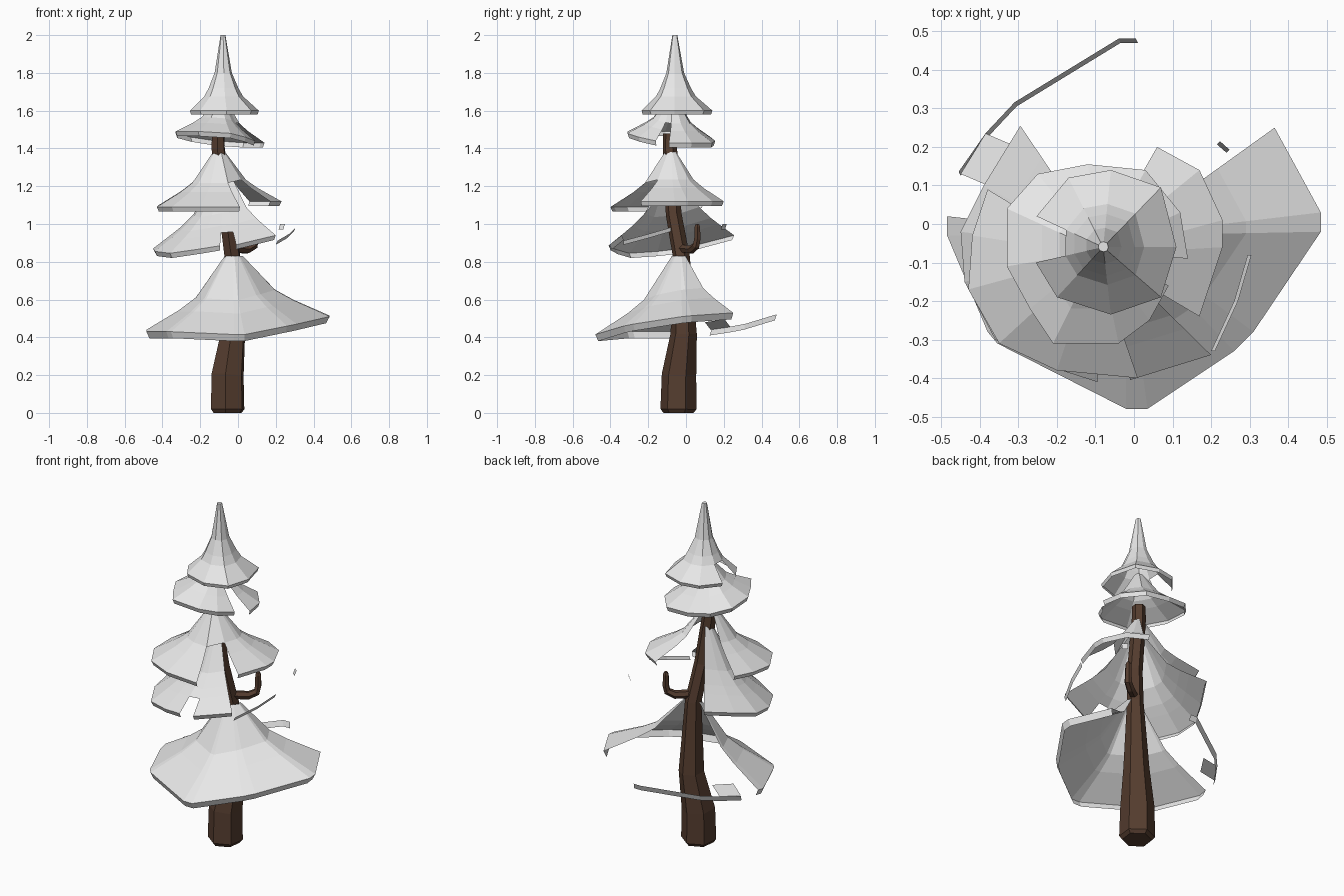
import bpy, math
from mathutils import Vector

if "Cube" in bpy.data.objects:
    bpy.data.objects.remove(bpy.data.objects["Cube"])


def material(name, rgb):
    m = bpy.data.materials.new(name)
    m.diffuse_color = (*rgb, 1)
    m.use_nodes = True
    m.node_tree.nodes["Principled BSDF"].inputs["Base Color"].default_value = m.diffuse_color
    return m


SNOW = material("snow_white", (0.8, 0.8, 0.8))
BARK = material("bark_brown", (0.09, 0.046, 0.028))


def build(name, verts, faces, mat):
    me = bpy.data.meshes.new(name)
    me.from_pydata(verts, [], faces)
    me.materials.append(mat)
    ob = bpy.data.objects.new(name, me)
    bpy.context.collection.objects.link(ob)
    return ob


def tube(name, path, sides, mat, turn=0.0):
    """Faceted tube through (x, y, z, radius) points."""
    pts = [Vector(p[:3]) for p in path]
    verts, faces = [], []
    for i, p in enumerate(pts):
        tan = pts[min(i + 1, len(pts) - 1)] - pts[max(i - 1, 0)]
        rot = Vector((0, 0, 1)).rotation_difference(tan)
        for k in range(sides):
            a = turn + math.tau * k / sides
            verts.append(p + rot @ Vector((math.cos(a), math.sin(a), 0)) * path[i][3])
    for i in range(len(pts) - 1):
        for k in range(sides):
            a, b = i * sides + k, i * sides + (k + 1) % sides
            faces.append((a, b, b + sides, a + sides))
    faces.append(tuple(reversed(range(sides))))
    faces.append(tuple(range(len(verts) - sides, len(verts))))
    return build(name, verts, faces, mat)


FLARE = [(0.1, 0), (0.43, 0.56), (0.62, 0.73), (1, 1)]
FLARE_FINE = FLARE[:3] + [(0.75, 0.825), (1, 1)]


def skirt(name, centre, top, rim, keep, lip=0.025, profile=FLARE):
    """Flared tier from a rim outline (counter-clockwise); keep = {segment: bands left} makes the breaks."""
    cx, cy = centre
    verts, faces = [], []
    n = len(rim)
    for t, s in profile:
        for x, y, z in rim:
            verts.append((cx + (x - cx) * t, cy + (y - cy) * t, top + (z - top) * s))
    for x, y, z in rim:
        verts.append((cx + (x - cx) * 0.965, cy + (y - cy) * 0.965, z - lip))
    for r in range(len(profile)):
        for k in range(n):
            if r < keep.get(k, 9):
                a, b = r * n + k, r * n + (k + 1) % n
                faces.append((a, a + n, b + n, b))
    if 0 not in keep.values():
        faces.append(tuple(range(n)))
    return build(name, verts, faces, SNOW)


def ribbon(name, pts, offset):
    """Loose strip of snow."""
    n = len(pts)
    verts = [Vector(p) for p in pts] + [Vector(p) + Vector(offset) for p in pts]
    return build(name, verts, [(i, i + 1, i + 1 + n, i + n) for i in range(n - 1)], SNOW)


# Trunk and hooked branch
tube("trunk", [(-.055, -.04, 0, .08), (-.055, -.04, .02, .096), (-.055, -.037, .2, .092),
               (-.027, -.012, .42, .07), (-.03, -.025, .83, .045), (-.06, -.065, 1.05, .042),
               (-.105, -.085, 1.4, .038), (-.105, -.085, 1.48, .036)], 6, BARK, 0.4)
tube("branch", [(-.03, -.03, .87, .025), (.05, .03, .865, .023), (.085, .053, .885, .021),
                (.09, .06, .92, .019), (.09, .06, .985, .017), (.09, .06, 1.0, .01)], 6, BARK)

# Bottom tier, open at the back
skirt("bottom_tier", (-.025, -.03), .83,
      [(-.485, .02, .44), (-.485, -.03, .43), (-.38, -.28, .43), (-.355, -.31, .43),
       (-.02, -.48, .415), (.035, -.48, .415), (.26, -.33, .46), (.31, -.28, .47),
       (.485, -.02, .51), (.485, .03, .515), (.365, .25, .53)], {10: 0}, .035)

# Fourth tier, left half and a front flap
skirt("lower_middle_tier", (-.075, -.07), 1.28,
      [(-.295, .255, .94), (-.39, .1, .9), (-.45, -.02, .87), (-.44, -.15, .855), (-.36, -.3, .845),
       (-.22, -.37, .865), (-.095, -.41, .885), (-.01, -.405, .89), (.2, -.34, .94)],
      {6: 3, 8: 0}, .025, FLARE_FINE)

# Third tier, notched at the front right, open at the back
skirt("upper_middle_tier", (-.1, -.08), 1.38,
      [(-.38, .09, 1.11), (-.42, -.03, 1.1), (-.43, -.17, 1.09), (-.35, -.31, 1.09),
       (-.2, -.38, 1.09), (.01, -.4, 1.09), (.17, -.24, 1.12), (.23, -.06, 1.12),
       (.23, .01, 1.12), (.17, .14, 1.12), (.06, .2, 1.12)], {5: 1, 10: 0})

# Second tier, tilted with a slit at the front right
skirt("upper_tier", (-.09, -.07), 1.66,
      [(.14, -.09, 1.43), (.12, .03, 1.43), (.03, .14, 1.43), (-.12, .155, 1.44),
       (-.25, .13, 1.46), (-.33, .04, 1.48), (-.33, -.11, 1.49), (-.27, -.22, 1.49),
       (-.21, -.31, 1.49), (-.04, -.31, 1.48), (.04, -.25, 1.46), (.09, -.16, 1.44)], {11: 1})

# Pointed crown with a chipped rim
skirt("crown", (-.08, -.06), 2.0,
      [(-.17, .12, 1.6), (-.253, .02, 1.6), (-.255, -.1, 1.6), (-.2, -.19, 1.6),
       (-.06, -.235, 1.6), (.07, -.19, 1.6), (.11, -.06, 1.6), (.07, .095, 1.6), (-.06, .14, 1.6)],
      {1: 3}, .02, [(.07, 0), (.25, .5), (.43, .7), (.56, .81), (1, 1)])

# Loose broken rim pieces
ribbon("back_rim_strip", [(-.45, .125, .41), (-.38, .225, .425), (-.305, .305, .44),
                          (-.035, .47, .49), (.01, .47, .49)], (-.005, .011, .032))
ribbon("back_rim_flap", [(-.45, .13, .44), (-.385, .235, .455)], (.07, -.03, .04))
ribbon("right_rim_strip", [(.2, -.33, .89), (.26, -.2, .925), (.295, -.08, .96)], (.01, 0, .022))
ribbon("small_rim_piece", [(.215, .207, .97), (.24, .185, .97)], (.008, .008, .03))
